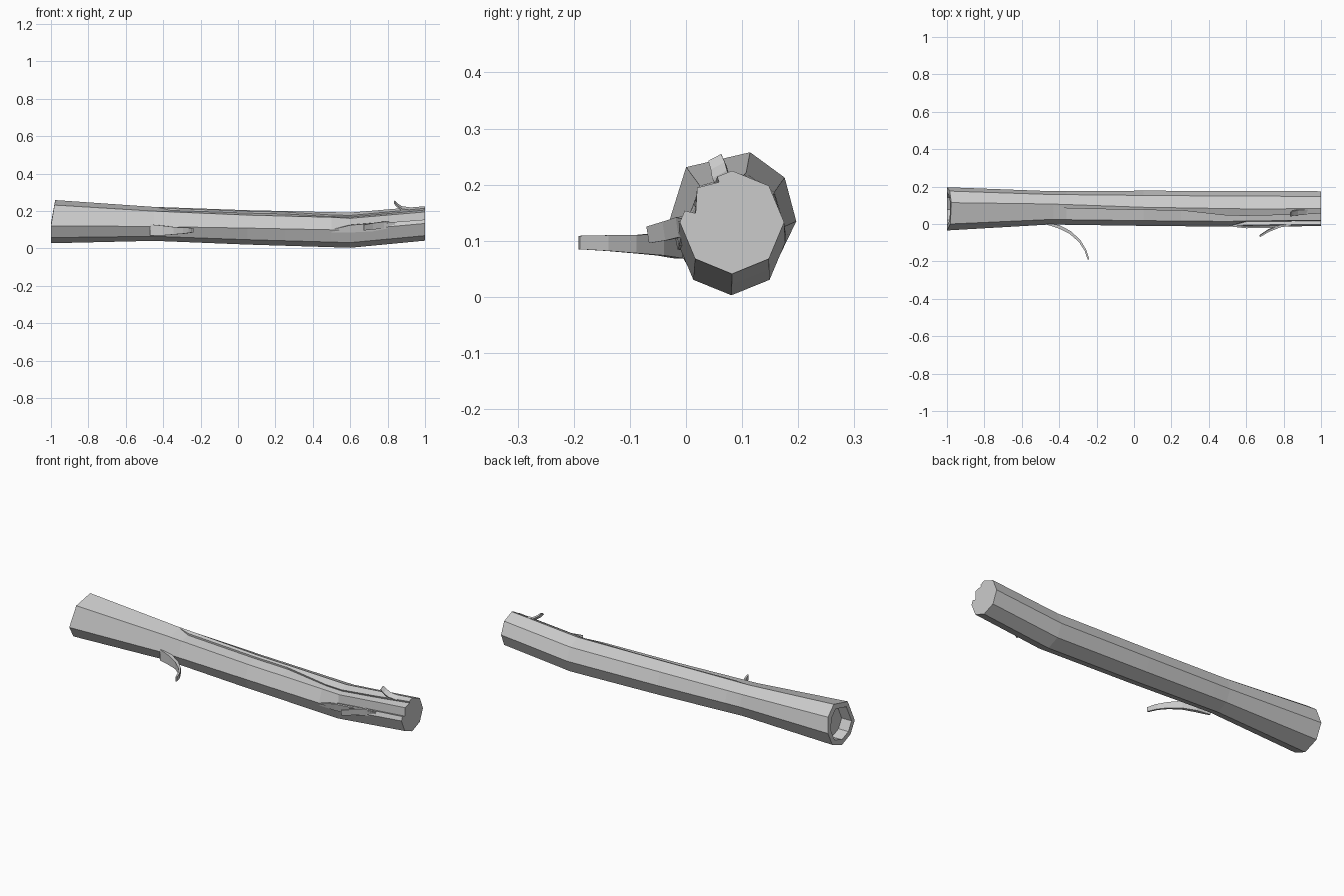
import bpy, bmesh, math
from mathutils import Vector

cube = bpy.data.objects.get("Cube")
if cube:
    bpy.data.objects.remove(cube)

bark = bpy.data.materials.new("grey bark")
bark.use_nodes = True
bark.diffuse_color = (0.6, 0.6, 0.6, 1)
bark.node_tree.nodes["Principled BSDF"].inputs["Base Color"].default_value = (0.6, 0.6, 0.6, 1)


def finish(name, bm):
    bmesh.ops.remove_doubles(bm, verts=bm.verts, dist=0.0002)
    bmesh.ops.recalc_face_normals(bm, faces=bm.faces)
    mesh = bpy.data.meshes.new(name)
    bm.to_mesh(mesh)
    bm.free()
    mesh.materials.append(bark)
    obj = bpy.data.objects.new(name, mesh)
    bpy.context.collection.objects.link(obj)
    return obj


def bridge(bm, a, b):
    n = len(a)
    for i in range(n):
        j = (i + 1) % n
        bm.faces.new((a[i], a[j], b[j], b[i]))


def sample(table, x):
    """Linear interpolation of the rows of a table along x."""
    for lo, hi in zip(table, table[1:]):
        if x <= hi[0]:
            f = (x - lo[0]) / (hi[0] - lo[0])
            return [p + (q - p) * f for p, q in zip(lo[1:], hi[1:])]
    return table[-1][1:]


# Trunk bends: x, centre y, centre z, radius y, radius z, irregularity
BENDS = [(-1, .08, .145, .117, .118, 1),
         (-.45, .086, .132, .09, .092, .8),
         (.05, .084, .112, .094, .092, .2),
         (.6, .081, .097, .096, .094, 0),
         (1, .082, .133, .093, .092, 0)]
# Peeled strip: x, upper edge, upper depth, lower edge, lower depth
PEEL = [(-1, .05, 0, 1, 0), (-.43, .05, 0, 1, 0), (-.36, .25, .01, 1, 0),
        (.25, .2, .01, 1, 0), (.5, .55, .01, 1, 0), (.6, .55, .01, .65, .018),
        (.8, .5, .01, .65, .018), (1, .4, .01, .68, .02)]
SKEW = [-17, -10, -5, -2, -2, 3, 12, -2]


def ring(x):
    cy, cz, ry, rz, w = sample(BENDS, x)
    up, up_d, low, low_d = sample(PEEL, x)
    mid = Vector((x, cy, cz))
    pts = []
    for i, skew in enumerate(SKEW):
        a = math.radians(90 - 45 * i + skew * w)
        pts.append(Vector((x, cy + ry * math.cos(a), cz + rz * math.sin(a))))
    top, front, shoulder = pts[0], pts[6], pts[7]

    def sunk(p, depth):
        return p + (mid - p).normalized() * depth
    low_edge = shoulder.lerp(front, low)
    up_edge = shoulder.lerp(top, 1 - up)
    pts = pts[:7] + [low_edge, sunk(low_edge, low_d), sunk(shoulder, low_d * .25),
                     sunk(up_edge, up_d), up_edge]
    return pts, mid


# Octagonal trunk with a stripped band of bark and a hollow left-hand end
bm = bmesh.new()
rings = []
for x in sorted({row[0] for row in BENDS + PEEL}):
    pts, mid = ring(x)
    if x == -1:
        # slanted broken end, then the cavity
        for p in pts:
            p.x += max(0, p.z - .13) * .18
        inner = [mid + (p - mid) * .76 for p in pts]
        floor = [p + Vector((.06, 0, 0)) for p in inner]
        rings += [[bm.verts.new(p) for p in loop] for loop in (floor, inner)]
    rings.append([bm.verts.new(p) for p in pts])
for a, b in zip(rings, rings[1:]):
    bridge(bm, a, b)
bm.faces.new(rings[0])
bm.faces.new(rings[-1])
finish("log_trunk", bm)


def flake(name, path, across):
    """Curled strip; path rows are x, y, z, half width, half thickness."""
    bm = bmesh.new()
    across = Vector(across).normalized()
    points = [Vector(row[:3]) for row in path]
    loops = []
    for i, (p, row) in enumerate(zip(points, path)):
        tangent = points[min(i + 1, len(path) - 1)] - points[max(i - 1, 0)]
        side = tangent.cross(across).normalized()
        loops.append([bm.verts.new(p + across * row[3] * u + side * row[4] * v)
                      for u, v in ((1, 1), (1, -1), (-1, -1), (-1, 1))])
    for a, b in zip(loops, loops[1:]):
        bridge(bm, a, b)
    bm.faces.new(loops[0])
    bm.faces.new(loops[-1])
    return finish(name, bm)


# Peeling strips of bark
flake("long_front_flake",
      [(-.47, .002, .098, .03, .004), (-.4, -.015, .095, .026, .009),
       (-.34, -.046, .094, .02, .008), (-.29, -.092, .094, .016, .006),
       (-.26, -.14, .096, .014, .005), (-.243, -.19, .097, .012, .004)], (0, 0, 1))
flake("short_front_flake",
      [(.84, -.002, .122, .018, .003), (.78, -.01, .125, .018, .006),
       (.72, -.035, .118, .017, .005), (.672, -.065, .111, .015, .004)], (0, -.15, 1))
flake("top_flake",
      [(.93, .066, .208, .015, .003), (.875, .062, .214, .015, .005),
       (.85, .058, .231, .014, .004), (.836, .052, .247, .013, .003)], (0, .85, .45))
# Lifted bark edge below the short flake
flake("lifted_bark_edge",
      [(.5, -.007, .092, .008, .003), (.6, -.014, .105, .02, .005),
       (.72, -.012, .113, .022, .005), (.84, -.006, .125, .01, .003)], (0, -.2, 1))
